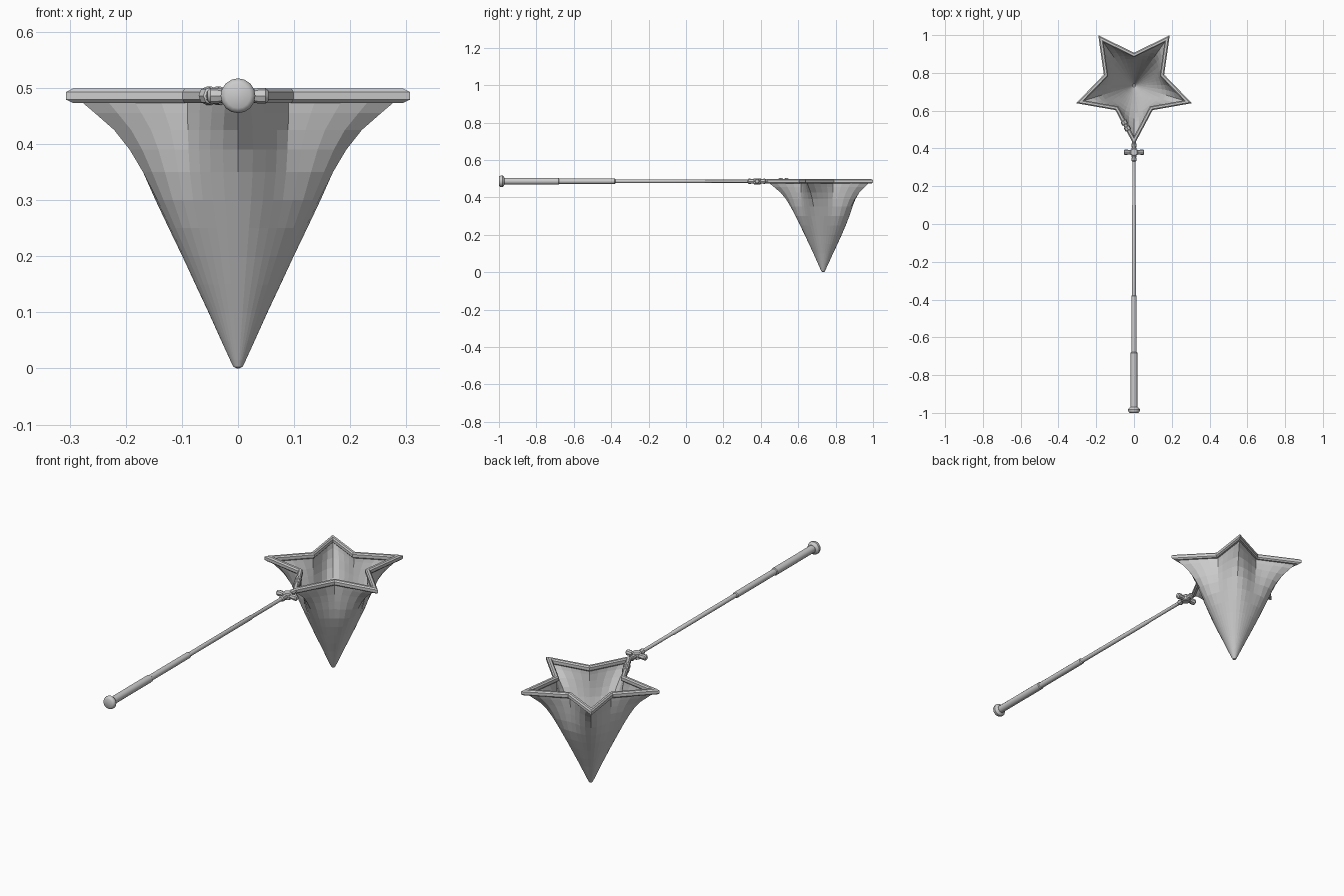
import bpy, bmesh
from math import pi, sin, cos
from mathutils import Vector

if "Cube" in bpy.data.objects:
    bpy.data.objects.remove(bpy.data.objects["Cube"])

ZC = 0.486            # pole axis height
SC = Vector((0, 0.739))   # star centre
R, r = 0.322, 0.168   # star tip and notch radii


def loft(name, rings, cap=True, closed=False, smooth=False):
    """Skin a list of equal-length point rings."""
    bm = bmesh.new()
    vs = [[bm.verts.new(p) for p in ring] for ring in rings]
    n = len(vs[0])
    pairs = list(zip(vs, vs[1:])) + ([(vs[-1], vs[0])] if closed else [])
    for a, b in pairs:
        for i in range(n):
            j = (i + 1) % n
            bm.faces.new((a[i], a[j], b[j], b[i]))
    if cap and not closed:
        bm.faces.new(vs[0][::-1])
        bm.faces.new(vs[-1])
    bmesh.ops.recalc_face_normals(bm, faces=bm.faces)
    me = bpy.data.meshes.new(name)
    bm.to_mesh(me)
    bm.free()
    ob = bpy.data.objects.new(name, me)
    bpy.context.collection.objects.link(ob)
    if smooth:
        bpy.ops.object.select_all(action='DESELECT')
        bpy.context.view_layer.objects.active = ob
        ob.select_set(True)
        bpy.ops.object.shade_smooth_by_angle(angle=0.6)
    return ob


def rod(name, start, direction, profile, seg=12):
    """Turned part: profile is (distance along, radius)."""
    d = Vector(direction).normalized()
    up = Vector((0, 0, 1)) if abs(d.z) < 0.9 else Vector((0, 1, 0))
    side = d.cross(up).normalized()
    rings = [[Vector(start) + d * t + (side * cos(2 * pi * i / seg) + up * sin(2 * pi * i / seg)) * rad
              for i in range(seg)] for t, rad in profile]
    return loft(name, rings, smooth=True)


def star_point(i, rt, rn):
    a = -pi / 2 + i * pi / 5
    rad = rn if i % 2 else rt
    return SC + Vector((cos(a), sin(a))) * rad


# star hoop: bevelled section, each ring a scaled star (mitred corners)
section = [(1.0, 0.479), (1.0, 0.493), (0.96, 0.499), (0.89, 0.499),
           (0.855, 0.493), (0.855, 0.479), (0.89, 0.473), (0.96, 0.473)]
loft("star_hoop", [[(*star_point(i, R * s, r * s), z) for i in range(10)]
                   for s, z in section], closed=True)

# net bag: star mouth blending to a round pointed bottom
# (z, tip radius, notch radius, roundness)
levels = [(0.476, 0.294, 0.153, 0), (0.455, 0.268, 0.153, 0.1), (0.425, 0.232, 0.152, 0.3),
          (0.39, 0.203, 0.150, 0.55), (0.35, 0.178, 0.146, 0.8), (0.30, 0.151, 0.136, 1),
          (0.25, 0.126, 0.118, 1), (0.20, 0.101, 0.097, 1), (0.15, 0.077, 0.075, 1),
          (0.10, 0.053, 0.052, 1), (0.05, 0.030, 0.030, 1), (0.015, 0.014, 0.014, 1),
          (0.003, 0.008, 0.008, 1), (0.0, 0.002, 0.002, 1)]
SUB = 4
rings = []
for z, rt, rn, k in levels:
    ring = []
    for i in range(10):
        p, q = star_point(i, rt, rn), star_point(i + 1, rt, rn)
        for j in range(SUB):
            u = j / SUB
            w = 0.5 - 0.5 * cos(pi * u)
            r0, r1 = (rn, rt) if i % 2 else (rt, rn)
            a = -pi / 2 + (i + u) * pi / 5
            arc = SC + Vector((cos(a), sin(a))) * (r0 + (r1 - r0) * w)
            pt = p.lerp(q, u).lerp(arc, k)
            ring.append((pt.x, pt.y - 0.006 * (1 - z / 0.476), z))
    rings.append(ring)
loft("net_bag", rings, cap=False)

# pole with stepped grip sections
rod("pole", (0, 0, ZC), (0, 1, 0),
    [(-0.98, 0.018), (-0.682, 0.018), (-0.678, 0.0145), (-0.382, 0.0145), (-0.378, 0.0105),
     (0.098, 0.0105), (0.102, 0.0085), (0.38, 0.0085)])
rod("end_cap", (0, 0, ZC), (0, 1, 0),
    [(-1.0, 0.022), (-0.996, 0.028), (-0.99, 0.031), (-0.981, 0.031),
     (-0.976, 0.027), (-0.97, 0.019)], 16)

# cross-shaped joint
JOINT = Vector((0, 0.38, ZC))
for label, d, length in (("left", (-1, 0, 0), 0.054), ("right", (1, 0, 0), 0.054),
                         ("front", (0, -1, 0), 0.05), ("back", (0, 1, 0), 0.048)):
    rod("joint_arm_" + label, JOINT, d,
        [(0, 0.015), (0.015, 0.014), (0.027, 0.0115), (0.036, 0.014),
         (length - 0.005, 0.014), (length, 0.009)], 8)
rod("joint_hub", JOINT - Vector((0, 0, 0.016)), (0, 0, 1),
    [(0, 0.017), (0.004, 0.022), (0.028, 0.022), (0.032, 0.017)], 12)

# clip sleeve on the left lower side of the hoop
a, b = star_point(10, R * 0.927, r * 0.927), star_point(9, R * 0.927, r * 0.927)
d = Vector((*(b - a), 0))
for n, f in enumerate((0.32, 0.50)):
    p = a.lerp(b, f)
    rod(f"hoop_clip_{n}", (p.x, p.y, ZC), d,
        [(0, 0.013), (0.003, 0.0165), (0.021, 0.0165), (0.024, 0.013)], 8)

# short neck joining joint and hoop tip
rod("neck", (0, 0.41, ZC), (0, 1, 0), [(0, 0.01), (0.03, 0.011), (0.05, 0.009)], 8)
